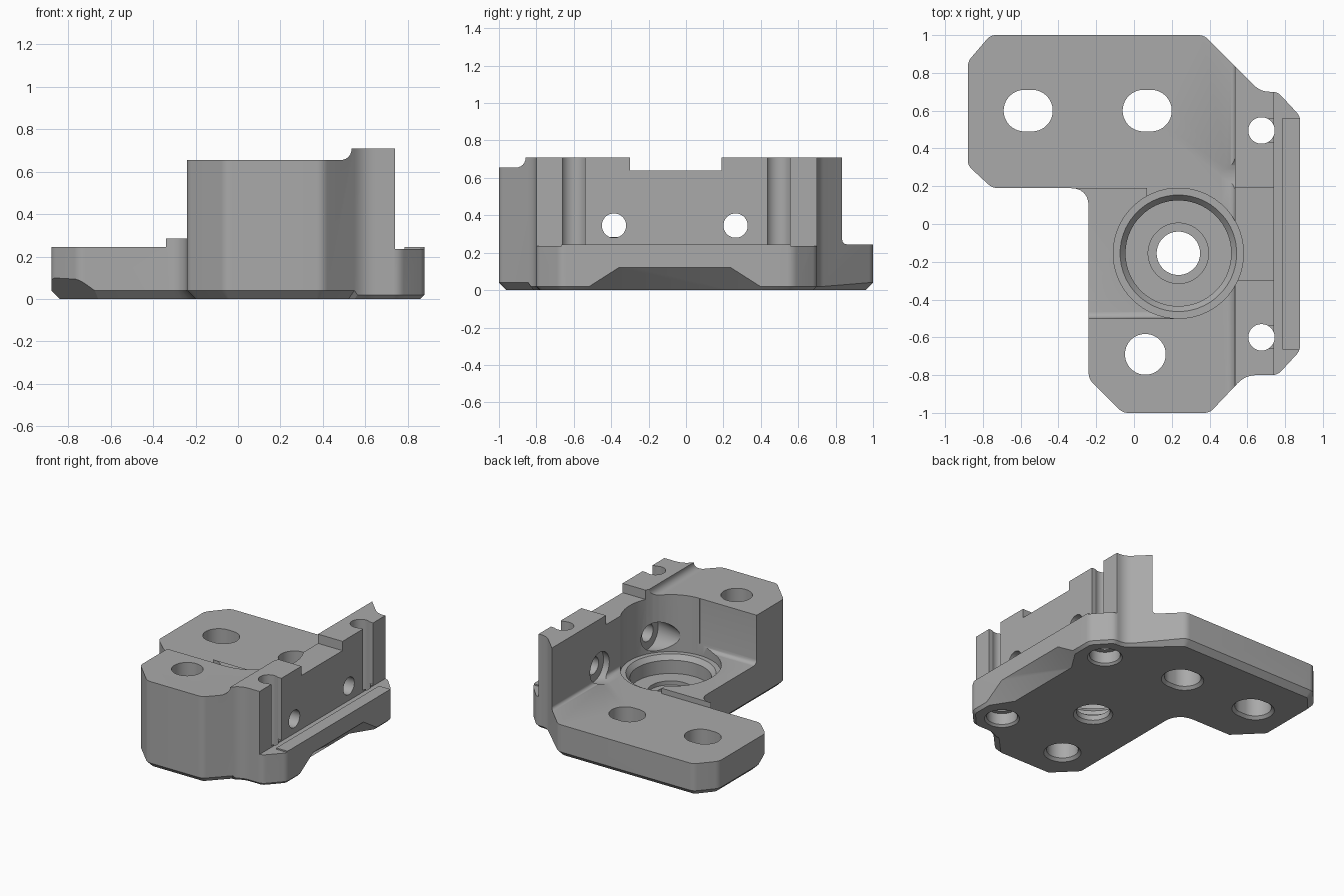
import bpy, bmesh, math
from mathutils import Vector, Matrix

if "Cube" in bpy.data.objects:
    bpy.data.objects.remove(bpy.data.objects["Cube"], do_unlink=True)

TOP = 0.71
steel = bpy.data.materials.new("plain grey")
steel.use_nodes = True
steel.diffuse_color = (0.4, 0.4, 0.4, 1)
steel.node_tree.nodes["Principled BSDF"].inputs["Base Color"].default_value = (0.4, 0.4, 0.4, 1)


def finish(name, bm):
    bmesh.ops.recalc_face_normals(bm, faces=bm.faces[:])
    mesh = bpy.data.meshes.new(name)
    bm.to_mesh(mesh)
    bm.free()
    mesh.materials.append(steel)
    obj = bpy.data.objects.new(name, mesh)
    bpy.context.collection.objects.link(obj)
    return obj


def loft(name, rings, fillet=None, turn=None):
    """Closed solid through stacked rings; fillet = (axis, value, radius) on bottom edges."""
    bm = bmesh.new()
    loops = [[bm.verts.new(p) for p in ring] for ring in rings]
    bm.faces.new(loops[0][::-1])
    bm.faces.new(loops[-1])
    n = len(loops[0])
    for a, b in zip(loops, loops[1:]):
        for i in range(n):
            j = (i + 1) % n
            bm.faces.new((a[i], a[j], b[j], b[i]))
    if fillet:
        axis, value, radius = fillet
        low = min(v.co.z for v in bm.verts)
        edges = [e for e in bm.edges if all(abs(v.co.z - low) < 1e-4
                 and abs(v.co[axis] - value) < 1e-4 for v in e.verts)]
        bmesh.ops.bevel(bm, geom=edges, offset=radius, segments=6, profile=0.5, affect='EDGES')
    if turn:
        bm.transform(turn)
    return finish(name, bm)


def ring(points, z):
    return [(x, y, z) for x, y in points]


def rounded(corners):
    """Polygon whose corners (x, y, cut) are softened with a small curve."""
    out = []
    for i, (x, y, cut) in enumerate(corners):
        p = Vector((x, y))
        before = Vector(corners[i - 1][:2])
        after = Vector(corners[(i + 1) % len(corners)][:2])
        a = p + (before - p).normalized() * cut
        b = p + (after - p).normalized() * cut
        for k in range(7):
            t = k / 6
            out.append(a * (1 - t) ** 2 + p * 2 * t * (1 - t) + b * t * t)
    return out


def chamfer_size(p):
    return 0.02 if p.x > 0.56 else 0.04


def inset(points):
    """Move a counter-clockwise outline inward by the chamfer size."""
    out = []
    for i, p in enumerate(points):
        d = (p - points[i - 1]).normalized()
        e = (points[(i + 1) % len(points)] - p).normalized()
        normals = Vector((-d.y, d.x)) + Vector((-e.y, e.x))
        out.append(p + normals.normalized() * chamfer_size(p) / max(0.5, normals.length / 2))
    return out


def capsule(x, y, r, half=0.0, count=48):
    pts = []
    for i in range(count):
        a = (i + 0.5) * math.tau / count
        pts.append((x + r * math.cos(a) + math.copysign(half, math.cos(a)), y + r * math.sin(a)))
    return pts


# Body: full-height outline with a chamfered underside
outline = rounded([
    (-0.88, 0.86, 0.03), (-0.88, 0.31, 0.03), (-0.75, 0.19, 0.03), (-0.24, 0.19, 0.1),
    (-0.24, -0.82, 0.03), (-0.06, -1, 0.03), (0.4, -1, 0.03), (0.59, -0.8, 0.06),
    (0.76, -0.8, 0.03), (0.88, -0.67, 0.03), (0.88, 0.57, 0.03), (0.76, 0.7, 0.03),
    (0.67, 0.7, 0.05), (0.37, 1, 0.03), (-0.76, 1, 0.03)])
body = loft("bracket_body", [
    ring(inset(outline), 0),
    [(p.x, p.y, chamfer_size(p)) for p in outline],
    ring(outline, TOP)])


def cut(cutter):
    mod = body.modifiers.new("cut", 'BOOLEAN')
    mod.operation = 'DIFFERENCE'
    mod.solver = 'EXACT'
    mod.object = cutter
    bpy.context.view_layer.objects.active = body
    bpy.ops.object.modifier_apply(modifier=mod.name)
    bpy.data.objects.remove(cutter, do_unlink=True)


def cut_prism(points, z0, z1=1.0, fillet=None):
    cut(loft("cutter", [ring(points, z0), ring(points, z1)], fillet))


def cut_box(x0, x1, y0, y1, z0, fillet=None):
    cut_prism([(x0, y0), (x1, y0), (x1, y1), (x0, y1)], z0, fillet=fillet)


def cut_round(x, y, z0, z1, r0, r1=None, half=0.0):
    cut(loft("cutter", [ring(capsule(x, y, r0, half), z0),
                        ring(capsule(x, y, r1 or r0, half), z1)]))


# Low rear plate, raised floor pad and the tall front block
WALL = 0.535
cut_prism([(-1, 0), (-0.36, 0), (-0.36, 0.19), (0.07, 0.19), (0.07, -0.155),
           (WALL, -0.155), (WALL, 1.1), (-1, 1.1)], 0.245, fillet=(0, WALL, 0.025))
cut_box(-1, 0.235, -0.5, 0.25, 0.285, fillet=(1, -0.5, 0.035))
cut_box(-1, WALL, -1.1, 0.1, 0.655, fillet=(0, WALL, 0.05))

# Notch along the wall top and ledge with a thin lip outside the wall
cut_box(0.4, 1, -0.3, 0.19, 0.64)
cut_box(0.74, 1, -1, 1, 0.245)
cut_box(0.74, 0.785, -1, 1, 0.235)
cut_box(0.74, 1, 0.56, 1, 0.235)
cut_box(0.74, 1, -1, -0.665, 0.235)

# Stepped bearing seat
CX, CY = 0.235, -0.155
cut_round(CX, CY, 0.225, 1, 0.345)
cut_round(CX, CY, 0.19, 0.23, 0.28, 0.313)
cut_round(CX, CY, 0.09, 0.3, 0.28)
cut_round(CX, CY, 0.06, 0.3, 0.16)
cut_round(CX, CY, -0.1, 0.3, 0.115)
cut_round(CX, CY, -0.01, 0.02, 0.145, 0.115)

# Mounting slots and front mounting hole, countersunk below
for x, y, r, half in ((-0.56, 0.6, 0.11, 0.02), (0.07, 0.6, 0.11, 0.02), (0.06, -0.69, 0.108, 0)):
    cut_round(x, y, -0.1, 1, r, half=half)
    cut_round(x, y, -0.01, 0.02, r + 0.03, r, half)

# Vertical screw channels in the wall, with counterbores below
for y in (0.495, -0.6):
    cut_round(0.675, y, -0.1, 1, 0.07)
    cut_round(0.675, y, -0.1, 0.1, 0.105)
    cut_round(0.675, y, -0.01, 0.015, 0.13, 0.105)
    cut_box(0.675, 0.9, y - 0.06, y + 0.06, 0.245)

# Horizontal wall holes with tapered pockets on the inner side
for y in (-0.385, 0.265):
    turn = Matrix.Translation((0, y, 0.345)) @ Matrix.Rotation(math.pi / 2, 4, 'Y')
    cut(loft("cutter", [ring(capsule(0, 0, 0.065), 0.4), ring(capsule(0, 0, 0.065), 1)], turn=turn))
    cut(loft("cutter", [ring(capsule(0, 0, 0.07), 0.3), ring(capsule(0, 0, 0.125), 0.59)], turn=turn))

# Deep chamfers under the left-hand corners
for x, y, nx, ny in ((-0.82, 0.25, -1, -1), (-0.15, -0.91, -1, -1), (-0.82, 0.93, -1, 1)):
    normal = Vector((nx, ny, -math.sqrt(2))).normalized()
    bm = bmesh.new()
    bmesh.ops.create_cube(bm, size=0.8)
    bm.transform(Matrix.Translation(Vector((x, y, 0.1)) + normal * 0.4)
                 @ normal.to_track_quat('Z', 'Y').to_matrix().to_4x4())
    cut(finish("cutter", bm))

# Sloped relief under the outer long edge
bm = bmesh.new()
for y0, y1, x, z in ((-0.58, 0.46, 0.9, 0), (-0.36, 0.24, 0.9, 0.14),
                     (-0.36, 0.24, 0.75, -0.01), (-0.58, 0.46, 0.9, -0.1)):
    bm.verts.new((x, y0, z))
    bm.verts.new((x, y1, z))
bmesh.ops.convex_hull(bm, input=bm.verts[:])
cut(finish("cutter", bm))

# Smooth the curved surfaces, keep edges sharp
bpy.ops.object.select_all(action='DESELECT')
body.select_set(True)
bpy.context.view_layer.objects.active = body
bpy.ops.object.shade_smooth_by_angle(angle=math.radians(25))
